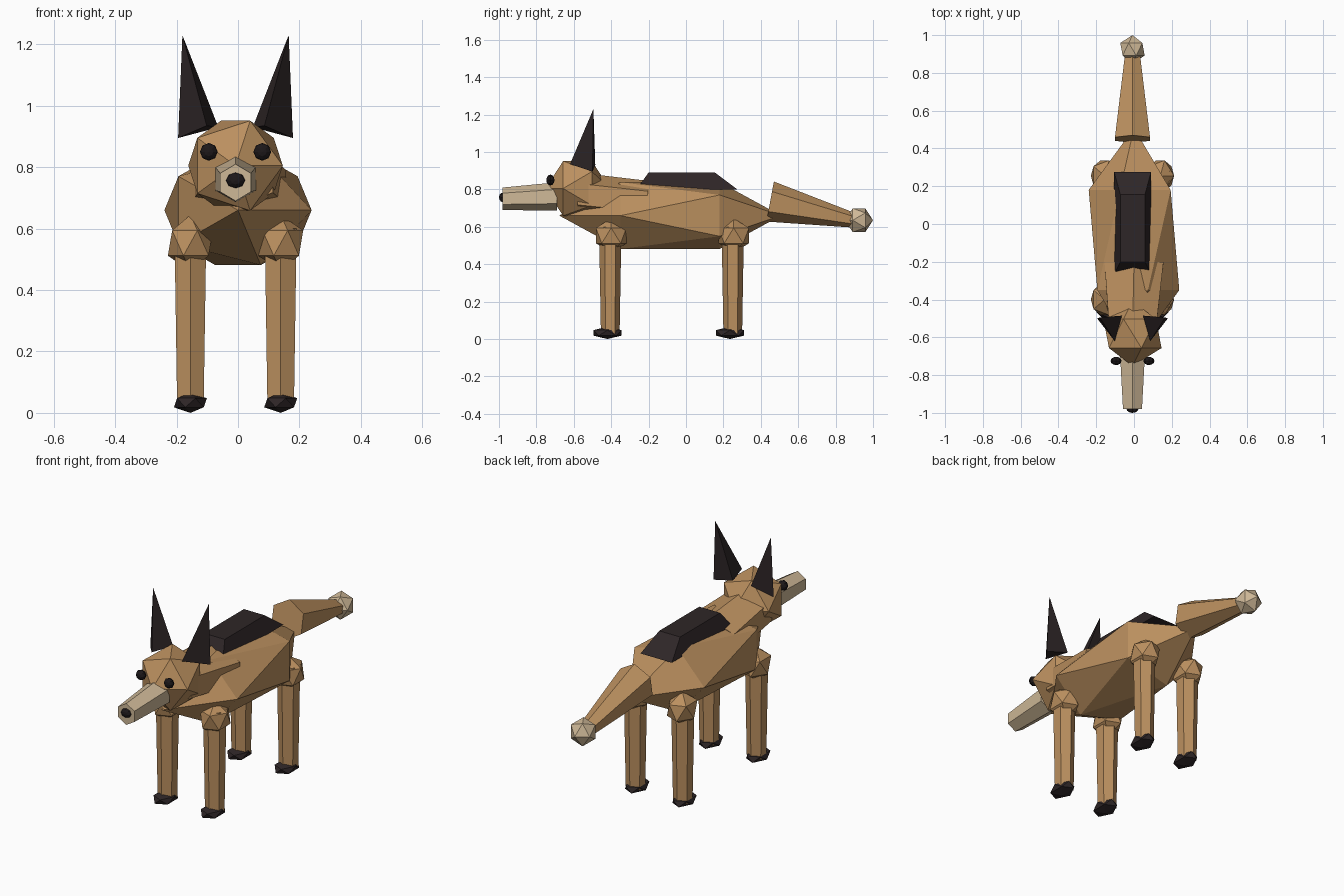
import bpy, bmesh, math
from mathutils import Vector, Matrix

if "Cube" in bpy.data.objects:
    bpy.data.objects.remove(bpy.data.objects["Cube"])

CX = -0.008  # axis of head, legs and tail


def material(name, rgb):
    m = bpy.data.materials.new(name)
    m.diffuse_color = (*rgb, 1)
    m.use_nodes = True
    m.node_tree.nodes["Principled BSDF"].inputs["Base Color"].default_value = m.diffuse_color
    return m


TAN = material("tan_fur", (0.50, 0.28, 0.115))
CREAM = material("cream_fur", (0.62, 0.48, 0.31))
DARK = material("dark_fur", (0.027, 0.019, 0.020))
BLACK = material("black", (0.012, 0.009, 0.010))


def finish(name, bm, mat):
    bmesh.ops.recalc_face_normals(bm, faces=bm.faces[:])
    me = bpy.data.meshes.new(name)
    bm.to_mesh(me)
    bm.free()
    me.materials.append(mat)
    ob = bpy.data.objects.new(name, me)
    bpy.context.collection.objects.link(ob)
    return ob


def ico(name, center, radii, mat, pole_y=False):
    """Faceted 20-sided ball, its poles along z or y."""
    bm = bmesh.new()
    bmesh.ops.create_icosphere(bm, subdivisions=1, radius=1)
    if pole_y:
        bm.transform(Matrix.Rotation(math.pi / 2, 4, 'X'))
    bm.transform(Matrix.Translation(center) @ Matrix.Diagonal((*radii, 1)))
    return finish(name, bm, mat)


def ball(name, center, radii, mat):
    bm = bmesh.new()
    bmesh.ops.create_uvsphere(bm, u_segments=8, v_segments=6, radius=1)
    bm.transform(Matrix.Translation(center) @ Matrix.Diagonal((*radii, 1))
                 @ Matrix.Rotation(math.pi / 2, 4, 'X'))
    return finish(name, bm, mat)


def loft(name, rings, mat):
    """Solid between two rings of points."""
    bm = bmesh.new()
    a, b = [[bm.verts.new(p) for p in r] for r in rings]
    n = len(a)
    bm.faces.new(a)
    bm.faces.new(b)
    for i in range(n):
        j = (i + 1) % n
        bm.faces.new((a[i], a[j], b[j], b[i]))
    return finish(name, bm, mat)


def hex_y(center, rx, rz, lean=0.0):
    """Hexagon across y with a corner on top; lean shifts the top along y."""
    c = Vector(center)
    ring = []
    for i in range(6):
        a = math.pi / 2 + i * math.pi / 3
        ring.append(c + Vector((rx * math.cos(a), lean * math.sin(a), rz * math.sin(a))))
    return ring


def hex_z(center, r):
    c = Vector(center)
    return [c + Vector((r * math.sin(i * math.pi / 3), r * math.cos(i * math.pi / 3), 0))
            for i in range(6)]


def rect(x0, x1, y0, y1, z):
    return [(x0, y0, z), (x1, y0, z), (x1, y1, z), (x0, y1, z)]


# Torso, neck and head
ico("torso", (0, -0.085, 0.66), (0.268, 0.593, 0.21), TAN, True)
loft("neck", [hex_y((CX, -0.58, 0.775), 0.14, 0.115),
              hex_y((0, -0.21, 0.735), 0.18, 0.11, 0.015)], TAN)
ico("head", (CX, -0.58, 0.805), (0.172, 0.172, 0.172), TAN, True)

# Muzzle and nose
loft("muzzle", [hex_y((CX, -0.69, 0.762), 0.076, 0.076),
                hex_y((CX, -0.98, 0.750), 0.058, 0.060)], CREAM)
ball("nose", (CX, -0.978, 0.757), (0.032, 0.022, 0.026), BLACK)

# Dark back patch
loft("back_patch", [rect(-0.105, 0.09, -0.265, 0.275, 0.80),
                    rect(-0.072, 0.058, -0.20, 0.155, 0.89)], DARK)

# Tail and its pale tip
loft("tail", [hex_y((CX, 0.45, 0.735), 0.107, 0.107, 0.02),
              hex_y((CX, 0.90, 0.634), 0.045, 0.038, 0.008)], TAN)
ico("tail_tip", (CX, 0.925, 0.635), (0.072, 0.075, 0.075), CREAM, True)

for s, side in ((-1, "left"), (1, "right")):
    # Eye
    ball(f"eye_{side}", (CX + s * 0.087, -0.725, 0.85), (0.029, 0.022, 0.029), BLACK)

    # Three-sided pointed ear
    bm = bmesh.new()
    base = [bm.verts.new((CX + s * x, y, z)) for x, y, z in
            ((0.187, -0.50, 0.895), (0.056, -0.485, 0.93), (0.094, -0.62, 0.935))]
    tip = bm.verts.new((CX + s * 0.173, -0.495, 1.23))
    bm.faces.new(base)
    for i in range(3):
        bm.faces.new((base[i], base[(i + 1) % 3], tip))
    finish(f"ear_{side}", bm, DARK)

    # Legs with shoulder joints and paws
    x = CX + s * 0.147
    for y, end in ((-0.405, "front"), (0.25, "rear")):
        loft(f"{end}_leg_{side}", [hex_z((x, y, 0.03), 0.050),
                                   hex_z((x, y, 0.60), 0.060)], TAN)
        ico(f"{end}_joint_{side}", (x, y + 0.005, 0.553), (0.082, 0.096, 0.092), TAN)
        ico(f"{end}_paw_{side}", (x, y - 0.015, 0.033), (0.060, 0.088, 0.033), DARK)
